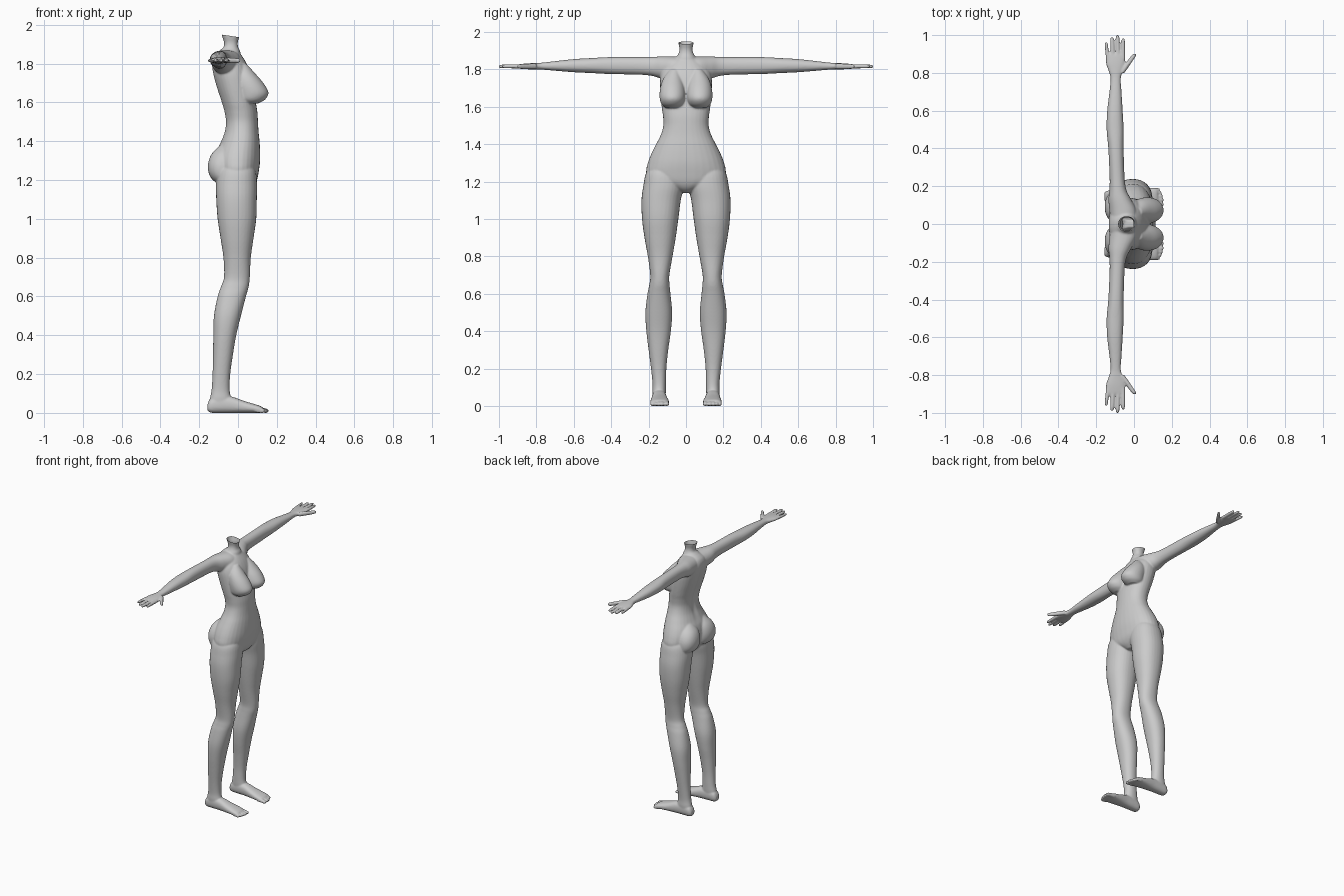
import bpy, bmesh, math
from mathutils import Vector

bm = bmesh.new()
# where (along, first cross axis, second cross axis) go in x, y, z
ORDER = {'z': (1, 2, 0), 'y': (1, 0, 2), 'x': (0, 1, 2)}


def spline(rows, steps):
    """Catmull-Rom refinement of the section rows."""
    out = []
    for i in range(len(rows) - 1):
        a, b, c, d = (rows[max(0, min(len(rows) - 1, i + k))] for k in (-1, 0, 1, 2))
        for s in range(steps):
            t = s / steps
            out.append([0.5 * (2 * q + (r - p) * t + (2 * p - 5 * q + 4 * r - u) * t * t
                               + (3 * q - p - 3 * r + u) * t ** 3)
                        for p, q, r, u in zip(a, b, c, d)])
    return out + [list(rows[-1])]


def loft(axis, rows, side=1, n=32, steps=5, power=2.2):
    """Closed skin through sections (along, min1, max1, min2, max2)."""
    rings = []
    for t, a0, a1, b0, b1 in spline(rows, steps):
        ring = []
        for k in range(n):
            ang = 2 * math.pi * k / n
            c, s = math.cos(ang), math.sin(ang)
            u = (a0 + a1) / 2 + (a1 - a0) / 2 * math.copysign(abs(c) ** (2 / power), c)
            v = (b0 + b1) / 2 + (b1 - b0) / 2 * math.copysign(abs(s) ** (2 / power), s)
            src = (t, u, v)
            p = [src[j] for j in ORDER[axis]]
            ring.append(bm.verts.new((p[0], p[1] * side, p[2])))
        rings.append(ring)
    faces = [bm.faces.new(rings[0]), bm.faces.new(rings[-1])]
    for r0, r1 in zip(rings, rings[1:]):
        for k in range(n):
            m = (k + 1) % n
            faces.append(bm.faces.new((r0[k], r0[m], r1[m], r1[k])))
    bmesh.ops.recalc_face_normals(bm, faces=faces)


def sym(rows):
    return [(z, a, b, -w, w) for z, a, b, w in rows]


# torso: height, back, front, half width
loft('z', sym([
    (1.14, -.05, .05, .03), (1.165, -.08, .08, .09), (1.20, -.10, .098, .19),
    (1.25, -.115, .108, .213), (1.30, -.12, .114, .204), (1.35, -.11, .114, .185),
    (1.40, -.088, .111, .16), (1.45, -.07, .106, .135), (1.50, -.065, .103, .121),
    (1.55, -.072, .10, .123), (1.60, -.086, .092, .13), (1.68, -.112, .08, .137),
    (1.75, -.13, .065, .138), (1.80, -.135, .045, .125), (1.84, -.125, .02, .09),
    (1.865, -.10, .0, .05)]))

# neck
loft('z', sym([(1.80, -.12, .02, .08), (1.86, -.10, .012, .055), (1.885, -.075, .001, .04),
               (1.91, -.072, -.001, .035), (1.945, -.083, .008, .041), (1.99, -.092, .015, .045)]))

for side in (1, -1):
    # breast
    loft('z', [(1.80, .0, .043, .04, .085), (1.75, -.02, .088, .02, .122),
               (1.70, -.02, .131, .007, .138), (1.65, -.01, .157, .004, .141),
               (1.615, .0, .140, .013, .132), (1.595, .03, .105, .035, .11)], side, power=2)
    # buttock
    loft('z', [(1.39, -.08, .0, .04, .10), (1.34, -.132, .0, .012, .15),
               (1.29, -.153, .0, .003, .175), (1.24, -.152, .0, .003, .18),
               (1.20, -.130, .0, .01, .17), (1.175, -.09, .0, .04, .14)], side)
    # leg
    loft('z', [(1.30, -.07, .06, .06, .17), (1.25, -.10, .09, .02, .212),
               (1.18, -.113, .098, .012, .228), (1.10, -.112, .097, .028, .238),
               (1.00, -.105, .094, .041, .235), (.90, -.09, .08, .055, .222),
               (.80, -.075, .066, .072, .204), (.70, -.072, .061, .089, .191),
               (.65, -.088, .055, .088, .196), (.60, -.105, .041, .083, .206),
               (.50, -.124, .015, .074, .217), (.40, -.127, -.009, .081, .212),
               (.30, -.129, -.026, .095, .20), (.20, -.131, -.04, .105, .187),
               (.12, -.136, -.043, .107, .179), (.07, -.145, -.035, .108, .18),
               (.02, -.145, -.03, .112, .175)], side)
    # foot
    loft('x', [(-.157, .125, .165, .012, .045), (-.14, .112, .176, .001, .075),
               (-.09, .107, .18, .0, .09), (-.03, .104, .182, .0, .083),
               (.03, .097, .187, .0, .062), (.08, .091, .191, .0, .047),
               (.112, .093, .191, .0, .037), (.125, .10, .184, .004, .03)], side, power=2.4)
    # toes
    for y, tip, r in ((.103, .155, .013), (.128, .157, .0095), (.147, .152, .009),
                      (.165, .145, .009), (.182, .136, .0085)):
        loft('x', [(.09, y - r, y + r, .002, .034), (tip - .02, y - r, y + r, .0, .025),
                   (tip - .006, y - r, y + r, .0, .021),
                   (tip + .001, y - r * .5, y + r * .5, .006, .016)], side, n=12)
    # arm and palm
    loft('y', [(.0, -.12, .02, 1.74, 1.868), (.07, -.13, .015, 1.74, 1.869),
               (.13, -.135, -.015, 1.75, 1.869), (.18, -.13, -.04, 1.765, 1.867),
               (.25, -.129, -.05, 1.772, 1.866), (.40, -.136, -.055, 1.775, 1.866),
               (.50, -.145, -.055, 1.78, 1.861), (.60, -.142, -.06, 1.785, 1.855),
               (.70, -.13, -.066, 1.793, 1.844), (.77, -.124, -.07, 1.799, 1.836),
               (.81, -.135, -.058, 1.80, 1.834), (.85, -.148, -.047, 1.801, 1.832),
               (.89, -.149, -.046, 1.804, 1.828), (.902, -.145, -.05, 1.807, 1.825)], side)
    # fingers and thumb: base x, base y, tip x, tip y
    for bx, by, tx, ty, r in ((-.138, .87, -.148, .963, .0095), (-.111, .87, -.117, .99, .0105),
                              (-.085, .87, -.087, 1.002, .0105), (-.058, .87, -.057, .983, .0105),
                              (-.065, .80, .006, .902, .014)):
        rows = []
        for f, s in ((0, 1.1), (.5, 1.05), (.9, .9), (1, .45)):
            x, y = bx + (tx - bx) * f, by + (ty - by) * f
            rows.append((y, x - r * s, x + r * s, 1.816 - r * s, 1.816 + r * s))
        loft('y', rows, side, n=12)

# merge all parts into one smooth skin
mesh = bpy.data.meshes.new("body")
bm.to_mesh(mesh)
bm.free()
body = bpy.data.objects.new("body", mesh)
bpy.context.collection.objects.link(body)
rem = body.modifiers.new("merge", 'REMESH')
rem.mode = 'VOXEL'
rem.voxel_size = 0.0052
smo = body.modifiers.new("soften", 'SMOOTH')
smo.factor = 0.5
smo.iterations = 5
bpy.context.view_layer.update()
dg = bpy.context.evaluated_depsgraph_get()
skin = bpy.data.meshes.new_from_object(body.evaluated_get(dg))
body.modifiers.clear()

bm = bmesh.new()
bm.from_mesh(skin)
# spine groove down the back
bm.normal_update()
for v in bm.verts:
    if v.normal.x < -.3 and 1.36 < v.co.z < 1.82 and abs(v.co.y) < .08:
        fade = math.sin(math.pi * (v.co.z - 1.36) / .46)
        v.co.x += .010 * fade * math.exp(-(v.co.y / .022) ** 2)
# open, slightly slanted neck cut
bmesh.ops.bisect_plane(bm, geom=bm.verts[:] + bm.edges[:] + bm.faces[:],
                       plane_co=Vector((-.04, 0, 1.943)), plane_no=Vector((.15, 0, 1)),
                       clear_outer=True)
for f in bm.faces:
    f.smooth = True
    f.material_index = 0
bm.to_mesh(skin)
bm.free()
body.data = skin

mat = bpy.data.materials.new("plain grey")
mat.diffuse_color = (.6, .6, .6, 1)
skin.materials.clear()
skin.materials.append(mat)
